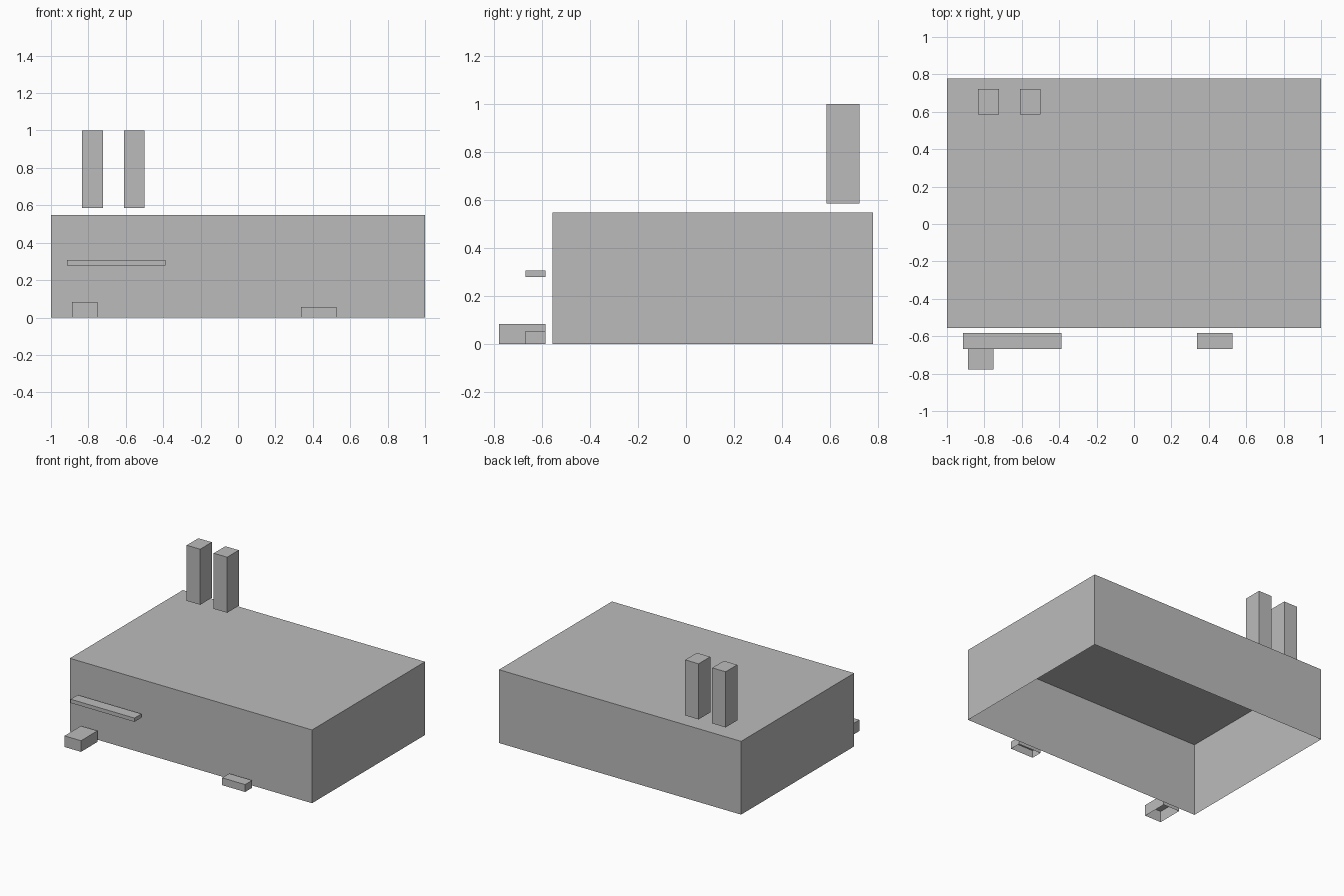
import bpy
import bmesh
from mathutils import Vector

cube = bpy.data.objects.get("Cube")
if cube:
    bpy.data.objects.remove(cube, do_unlink=True)

# One plain grey for every part
grey = bpy.data.materials.new("plain grey")
grey.use_nodes = True
colour = (0.5, 0.5, 0.5, 1.0)
grey.diffuse_color = colour
grey.node_tree.nodes["Principled BSDF"].inputs["Base Color"].default_value = colour


def open_box(name, low, high):
    """Thin-walled box between two corners, with no floor."""
    low, high = Vector(low), Vector(high)
    bm = bmesh.new()
    bmesh.ops.create_cube(bm, size=1)
    for v in bm.verts:
        v.co = (low + high) / 2 + v.co * (high - low)
    bm.normal_update()
    floor = [f for f in bm.faces if f.normal.z < -0.5]
    bmesh.ops.delete(bm, geom=floor, context='FACES_ONLY')
    mesh = bpy.data.meshes.new(name)
    bm.to_mesh(mesh)
    bm.free()
    mesh.materials.append(grey)
    obj = bpy.data.objects.new(name, mesh)
    bpy.context.scene.collection.objects.link(obj)
    return obj


# Main block, open underneath
open_box("main_building", (-1, -0.555, 0), (1, 0.778, 0.547))

# Pair of chimneys hovering over the rear of the roof
for name, x in (("right_chimney", -0.833), ("left_chimney", -0.61)):
    open_box(name, (x, 0.585, 0.585), (x + 0.111, 0.722, 1.0))

# Canopy and steps in front of the facade
open_box("door_canopy", (-0.915, -0.667, 0.279), (-0.388, -0.584, 0.307))
open_box("right_step", (-0.888, -0.778, 0), (-0.752, -0.584, 0.083))
open_box("left_step", (0.336, -0.667, 0), (0.526, -0.584, 0.055))
